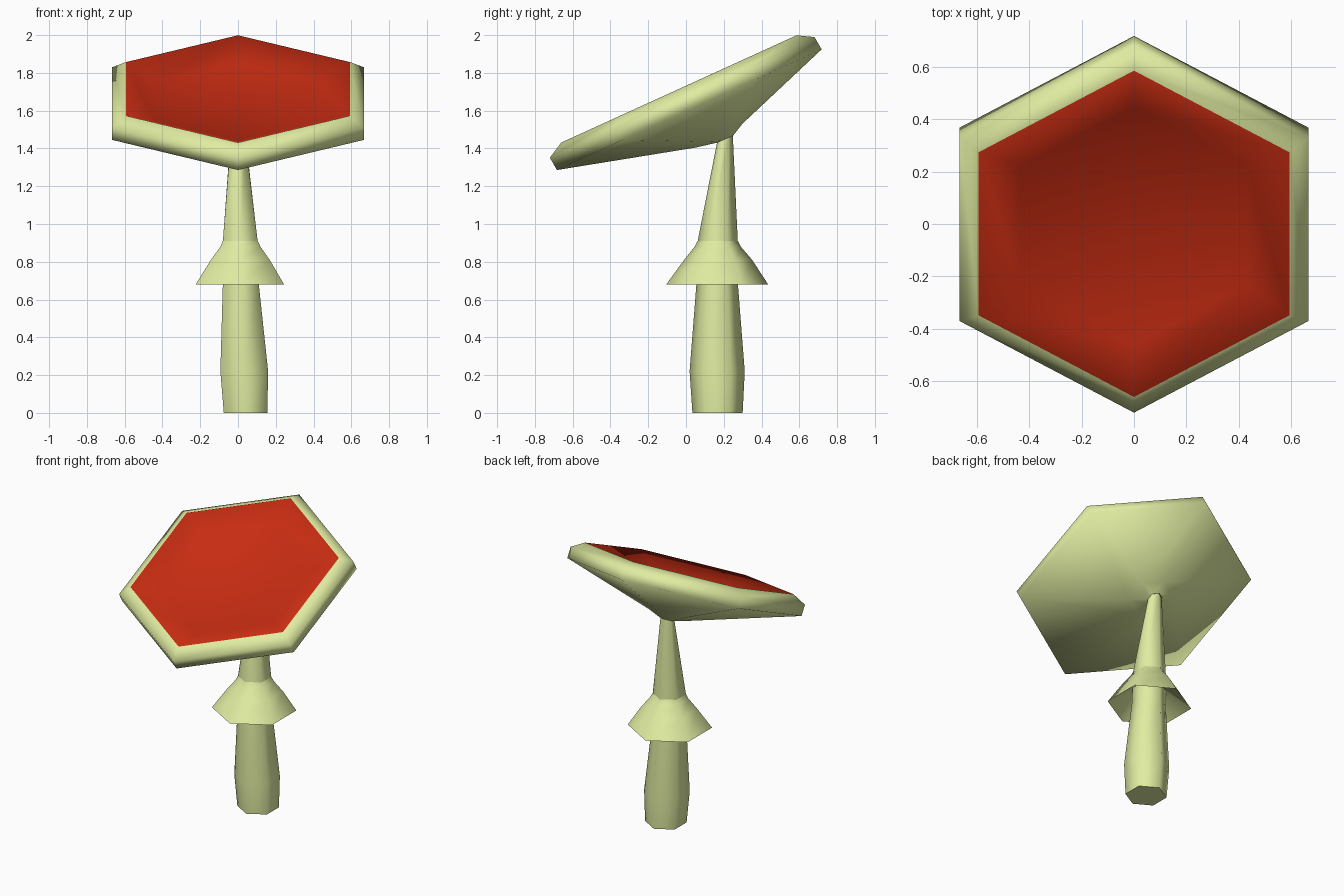
import bpy, bmesh, math

if "Cube" in bpy.data.objects:
    bpy.data.objects.remove(bpy.data.objects["Cube"])

TILT = 24.5


def material(name, color):
    m = bpy.data.materials.new(name)
    m.diffuse_color = (*color, 1)
    m.use_nodes = True
    m.node_tree.nodes["Principled BSDF"].inputs["Base Color"].default_value = m.diffuse_color
    return m


cream = material("pale_green", (0.75, 0.84, 0.36))
red = material("red", (0.57, 0.025, 0.006))


def loft(name, rings, mats, red_from=None, cap_start=False, apex=None):
    """Six-sided skin through rings given as (x, y, z, radius, tilt)."""
    bm = bmesh.new()
    loops = []
    for x, y, z, r, tilt in rings:
        t = math.radians(tilt)
        loop = []
        for k in range(6):
            a = math.radians(90 + 60 * k)
            v = r * math.sin(a)
            loop.append(bm.verts.new((x + r * math.cos(a), y + v * math.cos(t), z + v * math.sin(t))))
        loops.append(loop)
    for i in range(len(loops) - 1):
        for k in range(6):
            n = (k + 1) % 6
            f = bm.faces.new((loops[i][k], loops[i][n], loops[i + 1][n], loops[i + 1][k]))
            if red_from is not None and i >= red_from:
                f.material_index = 1
    if cap_start:
        bm.faces.new(loops[0][::-1])
    if apex:
        tip = bm.verts.new(apex)
        for k in range(6):
            f = bm.faces.new((loops[-1][k], loops[-1][(k + 1) % 6], tip))
            f.material_index = 1
    me = bpy.data.meshes.new(name)
    bm.to_mesh(me)
    bm.free()
    for m in mats:
        me.materials.append(m)
    ob = bpy.data.objects.new(name, me)
    bpy.context.collection.objects.link(ob)
    bpy.ops.object.select_all(action='DESELECT')
    ob.select_set(True)
    bpy.context.view_layer.objects.active = ob
    bpy.ops.object.shade_smooth_by_angle(angle=math.radians(80))
    return ob


def below_rim(depth):
    # point on the cap axis, measured down from the rim centre
    t = math.radians(TILT)
    return (0, -0.0375 + depth * math.sin(t), 1.715 - depth * math.cos(t))


# Tilted cap: underside, thick edge, rim, then the red dish
loft("cap", [
    (0, 0.209, 1.45, 0.045, TILT),
    (0, 0.175, 1.468, 0.14, 27),
    (0, 0.0175, 1.605, 0.77, TILT),
    (0, -0.02, 1.67, 0.77, TILT),
    (*below_rim(0), 0.685, TILT),
    (*below_rim(0.075), 0.50, TILT),
], [cream, red], red_from=4, apex=below_rim(0.095))

# Stalk, slightly bent, running up into the cap
loft("stalk", [
    (0.04, 0.167, 0.0, 0.133, 0),
    (0.033, 0.165, 0.22, 0.146, 0),
    (0.015, 0.165, 0.68, 0.11, 0),
    (0.012, 0.168, 0.91, 0.106, 0),
    (0.0, 0.206, 1.45, 0.046, TILT),
], [cream], cap_start=True)

# Flared skirt around the stalk, hollow underneath
loft("skirt", [
    (0.012, 0.166, 0.80, 0.10, 0),
    (0.01, 0.165, 0.68, 0.27, 0),
    (0.012, 0.170, 0.81, 0.18, 0),
    (0.013, 0.168, 0.88, 0.122, 0),
    (0.012, 0.168, 0.91, 0.107, 0),
], [cream])
